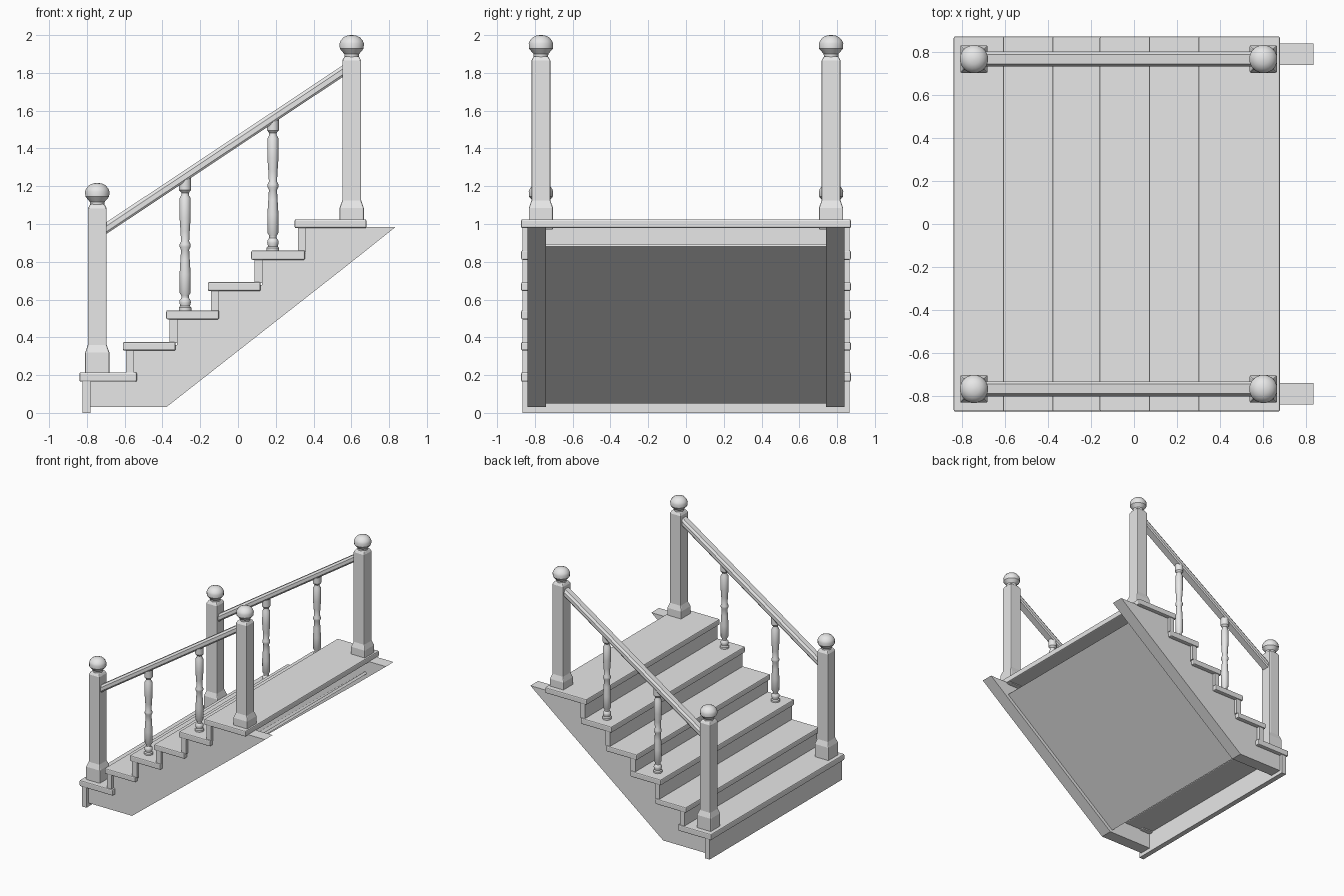
import bpy, bmesh, math
from mathutils import Vector

cube = bpy.data.objects.get("Cube")
if cube:
    bpy.data.objects.remove(cube, do_unlink=True)

GREY = (0.8, 0.8, 0.8, 1)
mat = bpy.data.materials.new("plain_grey")
mat.use_nodes = True
mat.diffuse_color = GREY
mat.node_tree.nodes["Principled BSDF"].inputs["Base Color"].default_value = GREY


def finish(name, bm, bevel=0, smooth=False):
    bmesh.ops.recalc_face_normals(bm, faces=bm.faces[:])
    me = bpy.data.meshes.new(name)
    bm.to_mesh(me)
    bm.free()
    me.materials.append(mat)
    ob = bpy.data.objects.new(name, me)
    bpy.context.collection.objects.link(ob)
    if smooth:
        for p in me.polygons:
            p.use_smooth = True
        me.set_sharp_from_angle(angle=math.radians(35))
    if bevel:
        mod = ob.modifiers.new("soft_edges", "BEVEL")
        mod.width = bevel
        mod.segments = 2
        mod.limit_method = "ANGLE"
    return ob


def prism(name, points, sweep, bevel=0):
    """Polygon swept along a vector."""
    bm = bmesh.new()
    face = bm.faces.new([bm.verts.new(p) for p in points])
    new = bmesh.ops.extrude_face_region(bm, geom=[face])["geom"]
    moved = [v for v in new if isinstance(v, bmesh.types.BMVert)]
    bmesh.ops.translate(bm, verts=moved, vec=Vector(sweep))
    return finish(name, bm, bevel)


def side_prism(name, outline, y0, y1, bevel=0):
    return prism(name, [(x, y0, z) for x, z in outline], (0, y1 - y0, 0), bevel)


def box(name, x0, x1, z0, z1, half_y, bevel=0):
    return side_prism(name, [(x0, z0), (x1, z0), (x1, z1), (x0, z1)], -half_y, half_y, bevel)


def turned(name, x, y, z, profile, sides, bevel=0):
    """Stack of rings (half width, height); four sides give a square post."""
    bm = bmesh.new()
    grow = math.sqrt(2) if sides == 4 else 1
    rings = []
    for r, h in profile:
        angles = [math.tau * (i + 0.5) / sides for i in range(sides)]
        rings.append([bm.verts.new((x + r * grow * math.cos(a), y + r * grow * math.sin(a), z + h))
                      for a in angles])
    for low, high in zip(rings, rings[1:]):
        for i in range(sides):
            j = (i + 1) % sides
            bm.faces.new((low[i], low[j], high[j], high[i]))
    bm.faces.new(rings[0])
    bm.faces.new(rings[-1])
    return finish(name, bm, bevel, smooth=sides > 4)


# Treads and risers: front, back, underside, top
treads = [(-0.84, -0.535, 0.165, 0.215), (-0.61, -0.33, 0.33, 0.375),
          (-0.38, -0.10, 0.495, 0.543), (-0.16, 0.12, 0.645, 0.692),
          (0.07, 0.355, 0.81, 0.86), (0.30, 0.68, 0.978, 1.025)]
THICK = 0.042
stair_line = []
floor = 0
for n, (x0, x1, z0, z1) in enumerate(treads, 1):
    box(f"tread_{n}", x0, x1, z0, z1, 0.873, 0.008)
    face_x = x0 + 0.018
    box(f"riser_{n}", face_x, face_x + THICK, floor, z0 + 0.005, 0.865)
    # sawtooth edge of the stringers
    stair_line += [(face_x + THICK - 0.002, max(floor - 0.01, 0.03)), (face_x + THICK - 0.002, z0 + 0.007)]
    floor = z1 - 0.005

# Stringers
outline = stair_line + [(0.835, 0.985), (0.59, 0.79), (-0.38, 0.03)]
for side, y0 in (("right", -0.84), ("left", 0.74)):
    side_prism(f"stringer_{side}", outline, y0, y0 + 0.1)

# Sloping panel closing the underside
side_prism("underside_panel", [(-0.40, 0.05), (0.66, 0.88), (0.645, 0.895), (-0.415, 0.065)], -0.745, 0.745)

# Railings
finial = [(0.038, -0.125), (0.04, -0.10), (0.064, -0.072), (0.066, -0.045),
          (0.06, -0.03), (0.045, -0.012), (0.025, -0.003), (0.006, 0)]
spindle = [(0.034, -0.01), (0.034, 0.014), (0.026, 0.022), (0.031, 0.04), (0.03, 0.052),
           (0.02, 0.066), (0.02, 0.078), (0.029, 0.092), (0.03, 0.19), (0.025, 0.27),
           (0.022, 0.32), (0.029, 0.335), (0.029, 0.35), (0.022, 0.365), (0.025, 0.42),
           (0.03, 0.49), (0.029, 0.595), (0.02, 0.61), (0.02, 0.622), (0.032, 0.636), (0.032, 0.7)]
rail_section = [(-0.028, 0), (0.028, 0), (0.035, 0.012), (0.035, 0.042),
                (0.022, 0.062), (-0.022, 0.062), (-0.035, 0.042), (-0.035, 0.012)]

for side, y in (("right", -0.768), ("left", 0.768)):
    for place, x, bottom, shoulder, top in (("lower", -0.745, 0.155, 0.32, 1.217),
                                            ("upper", 0.602, 0.97, 1.085, 2.0)):
        post = [(0.064, bottom), (0.064, shoulder), (0.05, shoulder + 0.04),
                (0.05, top - 0.135), (0.038, top - 0.112)]
        turned(f"newel_post_{place}_{side}", x, y, 0, post, 4, 0.007)
        turned(f"newel_finial_{place}_{side}", x, y, top, finial, 16)
    for place, x, z in (("lower", -0.28, 0.543), ("upper", 0.185, 0.86)):
        turned(f"baluster_{place}_{side}", x, y, z, spindle, 16)
    start, run, slope = -0.72, 1.30, 0.664
    prism(f"handrail_{side}", [(start, y + dy, 0.932 + dz) for dy, dz in rail_section],
          (run, 0, run * slope))
